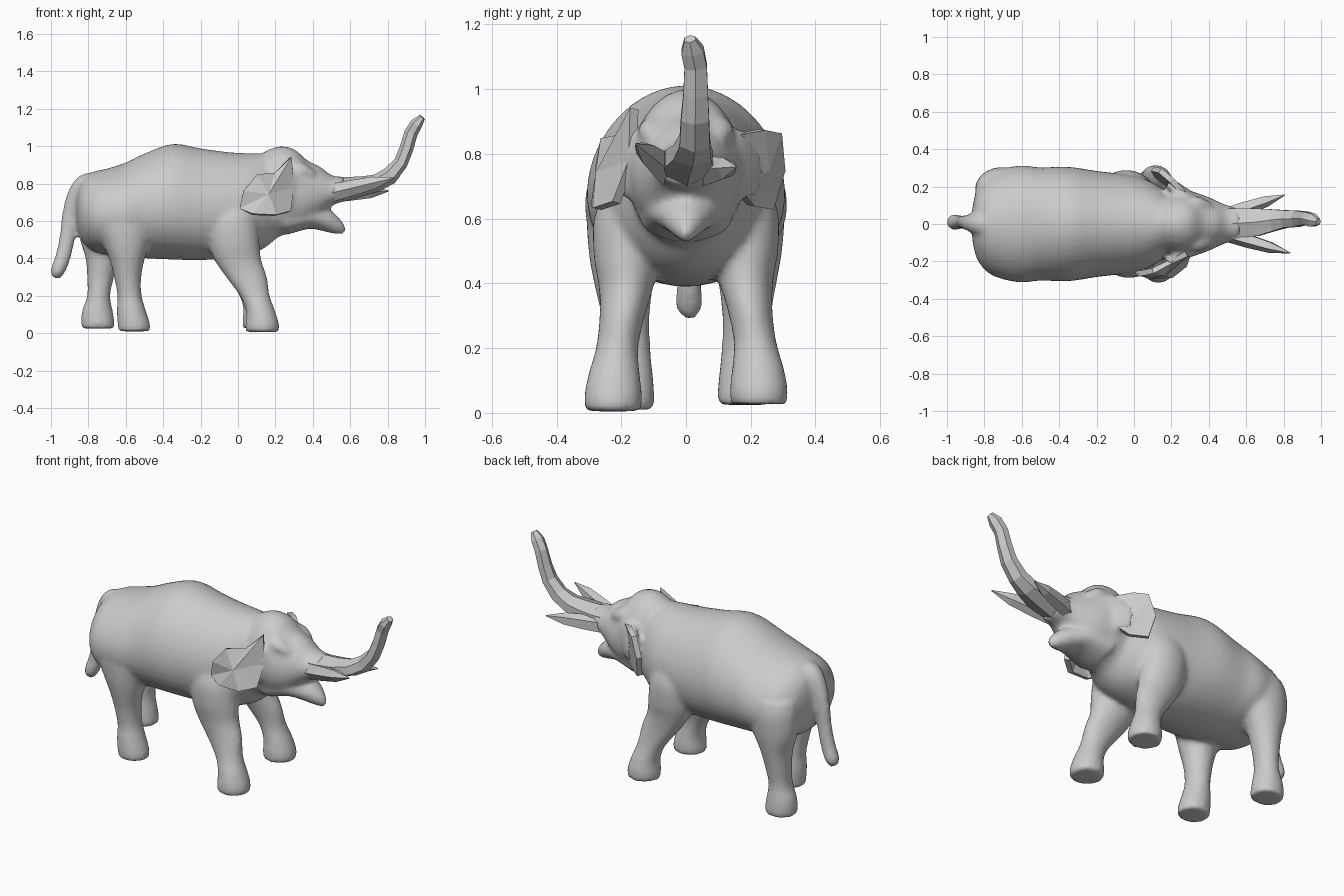
import bpy, bmesh, math
from mathutils import Vector


def spline(rows, steps):
    """Catmull-Rom interpolation through rows of numbers."""
    rows = [Vector(r) for r in rows]
    if steps < 2:
        return rows
    out = []
    for i in range(len(rows) - 1):
        a, b = rows[max(i - 1, 0)], rows[i]
        c, d = rows[i + 1], rows[min(i + 2, len(rows) - 1)]
        for k in range(steps):
            t = k / steps
            out.append(0.5 * (2 * b + (c - a) * t + (2 * a - 5 * b + 4 * c - d) * t * t
                              + (3 * b - a - 3 * c + d) * t ** 3))
    out.append(rows[-1])
    return out


def loft(bm, rows, sides=24, steps=4, axis=None, egg=0.0):
    """Rows are x, y, z, sideways radius, other radius. Egg narrows the upper half."""
    rows = spline(rows, steps)
    rings = []
    for i, r in enumerate(rows):
        c = Vector(r[:3])
        prev, nxt = rows[max(i - 1, 0)], rows[min(i + 1, len(rows) - 1)]
        t = Vector(axis) if axis else (Vector(nxt[:3]) - Vector(prev[:3])).normalized()
        side = (Vector((0, 1, 0)) - t * t.y).normalized()
        up = t.cross(side)
        ring = []
        for k in range(sides):
            a = 2 * math.pi * (k + 0.5) / sides
            w = max(r[3], .002) * (1 - egg * math.sin(a))
            ring.append(bm.verts.new(c + side * (math.cos(a) * w)
                                     + up * (math.sin(a) * max(r[4], .002))))
        rings.append(ring)
    for p, q in zip(rings, rings[1:]):
        for k in range(sides):
            j = (k + 1) % sides
            bm.faces.new((p[k], p[j], q[j], q[k]))
    bm.faces.new(rings[0][::-1])
    bm.faces.new(rings[-1])


def finish(bm, name):
    bmesh.ops.recalc_face_normals(bm, faces=bm.faces[:])
    me = bpy.data.meshes.new(name)
    bm.to_mesh(me)
    bm.free()
    ob = bpy.data.objects.new(name, me)
    bpy.context.collection.objects.link(ob)
    return ob


def profile(rows):
    """Side profile rows x, top, bottom, half width -> loft rows."""
    return [(x, 0, (t + b) / 2, w, (t - b) / 2) for x, t, b, w in rows]


body = bmesh.new()
# torso
loft(body, profile([
    (-.865, .74, .60, .08), (-.84, .81, .50, .185), (-.78, .86, .44, .26),
    (-.70, .88, .42, .295), (-.60, .912, .41, .312), (-.50, .96, .40, .302),
    (-.35, 1.012, .393, .305), (-.20, .988, .39, .283), (-.05, .968, .40, .265),
    (.06, .962, .42, .24), (.15, .96, .46, .19), (.25, .95, .55, .12)]),
    axis=(1, 0, 0), egg=.08, sides=36)
# head
loft(body, profile([
    (.08, .93, .50, .11), (.15, .975, .49, .16), (.22, 1.0, .515, .178),
    (.30, .985, .545, .175), (.37, .925, .57, .155), (.44, .89, .62, .125),
    (.50, .845, .68, .1), (.57, .835, .705, .085)]), axis=(1, 0, 0), egg=.1)
# lower jaw
loft(body, [(.25, 0, .60, .145, .075), (.38, 0, .62, .12, .062), (.46, 0, .605, .085, .06),
            (.51, 0, .58, .058, .05), (.55, 0, .555, .03, .032), (.57, 0, .54, .012, .015)])
# brows and ear roots
for s in (-1, 1):
    loft(body, [(.27, s * .10, .88, .03, .03), (.33, s * .10, .87, .05, .045),
                (.40, s * .09, .84, .03, .03)], sides=12)
    loft(body, [(.33, s * .12, .77, .03, .07), (.26, s * .165, .77, .035, .11),
                (.19, s * .215, .76, .03, .09)], sides=16)

# legs: x, sideways y, z, y radius, x radius
front_leg = [(-.03, .155, .70, .09, .12), (-.03, .175, .60, .11, .135), (-.02, .185, .48, .10, .135),
             (.0, .185, .39, .085, .125), (.045, .197, .30, .07, .11), (.09, .213, .20, .066, .08),
             (.12, .222, .12, .08, .078), (.13, .225, .05, .09, .09), (.13, .225, .005, .086, .09)]
hind_leg = [(-.61, .17, .70, .12, .18), (-.61, .185, .60, .122, .17), (-.60, .192, .48, .107, .125),
            (-.593, .192, .39, .09, .093), (-.59, .187, .30, .075, .073), (-.58, .18, .20, .07, .065),
            (-.57, .18, .12, .078, .078), (-.557, .18, .05, .083, .087), (-.555, .18, .01, .08, .085)]
rear_leg = [(-.68, .17, .70, .12, .16), (-.70, .185, .62, .12, .15), (-.715, .19, .50, .107, .13),
            (-.725, .19, .40, .09, .09), (-.735, .187, .30, .075, .072), (-.745, .18, .20, .07, .062),
            (-.752, .18, .12, .078, .082), (-.75, .18, .06, .083, .09), (-.748, .18, .025, .08, .088)]
for leg, s, dx, dz in ((front_leg, -1, 0, 0), (front_leg, 1, -.015, .022),
                       (hind_leg, -1, 0, 0), (rear_leg, 1, 0, 0)):
    loft(body, [(x + dx, s * y, z + dz, a, b) for x, y, z, a, b in leg], axis=(0, 0, -1))
# tail
loft(body, [(-.74, 0, .80, .07, .055), (-.82, 0, .795, .06, .055), (-.875, .005, .72, .045, .045),
            (-.90, .01, .62, .038, .043), (-.915, .01, .50, .036, .042), (-.938, .01, .40, .038, .042),
            (-.965, .01, .33, .042, .038), (-.975, .01, .293, .02, .02)], sides=14)

body_ob = finish(body, "body")
rm = body_ob.modifiers.new("blend", 'REMESH')
rm.mode = 'VOXEL'
rm.voxel_size = 0.014
rm.use_smooth_shade = True
sm = body_ob.modifiers.new("soften", 'SMOOTH')
sm.factor = 0.5
sm.iterations = 6

# faceted trunk
bm = bmesh.new()
loft(bm, [(.48, 0, .765, .095, .078), (.57, .005, .77, .09, .065), (.66, .01, .785, .085, .053),
          (.74, .02, .802, .068, .047), (.81, .027, .84, .054, .047), (.87, .028, .91, .05, .038),
          (.90, .03, .985, .044, .037), (.925, .03, 1.07, .04, .036),
          (.955, .02, 1.12, .04, .033), (.985, .012, 1.155, .02, .018)], sides=6, steps=1)
finish(bm, "trunk")

# tusks: tall blades leaving the sides of the trunk
for name, tip in (("right_tusk", Vector((.835, -.155, .83))), ("left_tusk", Vector((.805, .155, .76)))):
    base = Vector((.48, math.copysign(.05, tip.y), .745))
    bm = bmesh.new()
    loft(bm, [(*base.lerp(tip, t), w, h) for t, w, h in
              ((0, .04, .05), (.35, .04, .045), (.7, .032, .035), (1, .003, .003))],
         sides=5, steps=1)
    finish(bm, name)

# ears: faceted fans around a middle point
ears = {
    "right_ear": ((.16, -.265, .74), [
        (.28, -.16, .94), (.20, -.20, .85), (.10, -.25, .845), (.03, -.265, .76), (.01, -.25, .665),
        (.08, -.28, .635), (.2, -.275, .63), (.275, -.215, .65), (.29, -.165, .78)]),
    "left_ear": ((.17, .245, .75), [
        (.27, .16, .86), (.2, .235, .875), (.14, .285, .865), (.1, .295, .75),
        (.12, .26, .63), (.2, .2, .64), (.28, .16, .69)]),
}
for name, (mid, rim) in ears.items():
    bm = bmesh.new()
    m = bm.verts.new(mid)
    vs = [bm.verts.new(p) for p in rim]
    for i in range(len(vs)):
        bm.faces.new((m, vs[i], vs[(i + 1) % len(vs)]))
    ob = finish(bm, name)
    sol = ob.modifiers.new("thickness", 'SOLIDIFY')
    sol.thickness = 0.03
    sol.offset = 0
